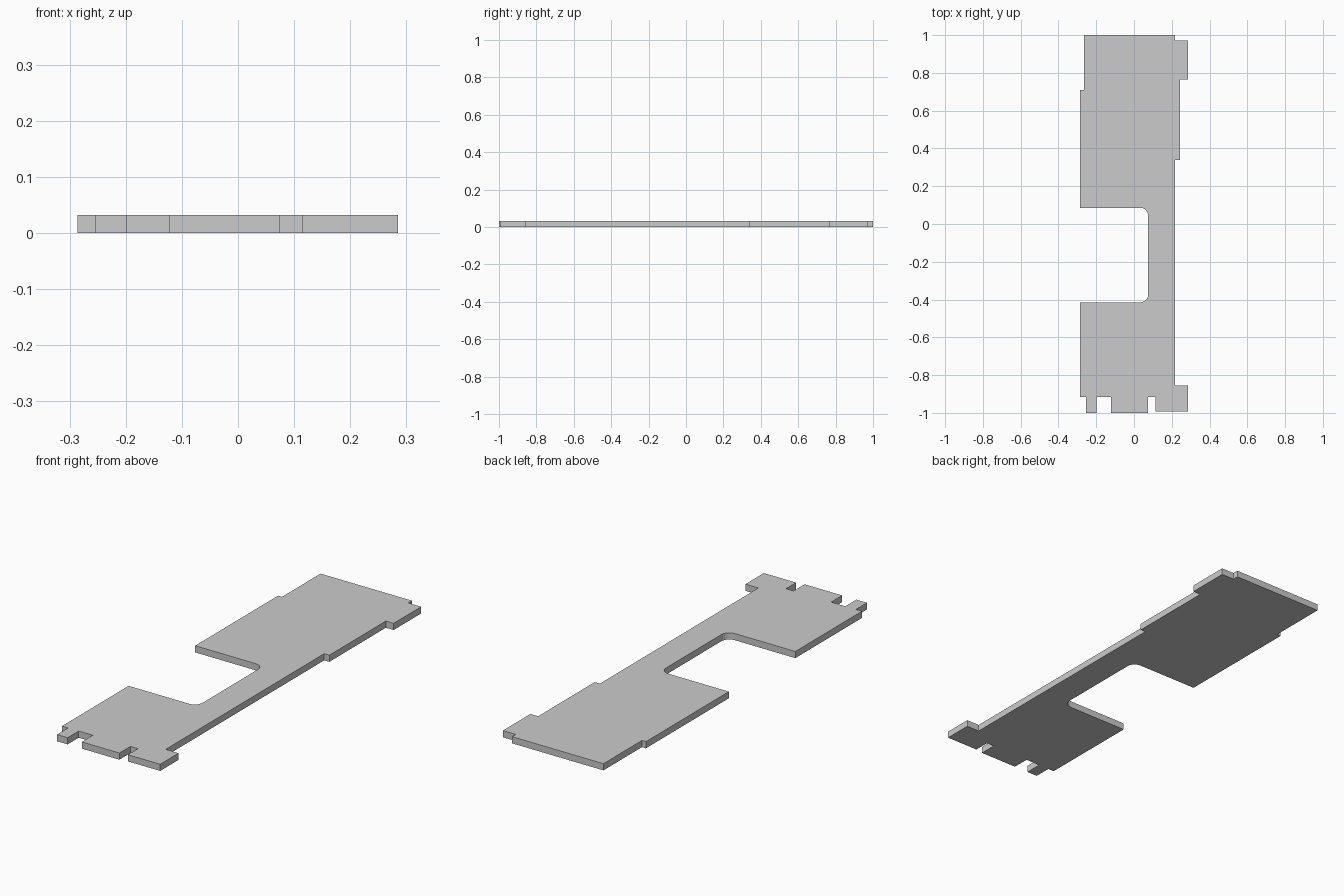
import bpy, bmesh
from math import sin, cos, pi

if "Cube" in bpy.data.objects:
    bpy.data.objects.remove(bpy.data.objects["Cube"])

THICK = 0.032
R = 0.042  # fillet radius of the side cut-out


def arc(cx, cy, start, end, steps=6):
    return [(cx + R * cos(start + (end - start) * i / steps),
             cy + R * sin(start + (end - start) * i / steps)) for i in range(steps + 1)]


def tab(x0, x1, y, base=-0.917):
    # tab pointing to -y, walked from right to left
    return [(x1, base), (x1, y), (x0, y), (x0, base)]


# Stepped top end and right edge
outline = [(-0.265, 1.0), (0.217, 1.0), (0.217, 0.972), (0.285, 0.972), (0.285, 0.765),
           (0.244, 0.765), (0.244, 0.339), (0.217, 0.339), (0.217, -0.855), (0.285, -0.855)]
# Bottom tabs
outline += [(0.285, -0.993), (0.115, -0.993), (0.115, -0.917)]
outline += tab(-0.123, 0.075, -1.0) + tab(-0.254, -0.198, -1.0)
# Left edge with rounded cut-out
outline += [(-0.286, -0.917), (-0.286, -0.415)]
outline += arc(0.075 - R, -0.415 + R, -pi / 2, 0)
outline += arc(0.075 - R, 0.086 - R, 0, pi / 2)
outline += [(-0.286, 0.086), (-0.286, 0.71), (-0.265, 0.71)]

# Extrude the outline into a flat plate
bm = bmesh.new()
face = bm.faces.new([bm.verts.new((x, y, 0)) for x, y in outline])
top = bmesh.ops.extrude_face_region(bm, geom=[face], use_keep_orig=True)["geom"]
bmesh.ops.translate(bm, vec=(0, 0, THICK),
                    verts=[v for v in top if isinstance(v, bmesh.types.BMVert)])
bmesh.ops.recalc_face_normals(bm, faces=bm.faces)
mesh = bpy.data.meshes.new("notched_plate")
bm.to_mesh(mesh)
bm.free()
bpy.context.collection.objects.link(bpy.data.objects.new("notched_plate", mesh))
